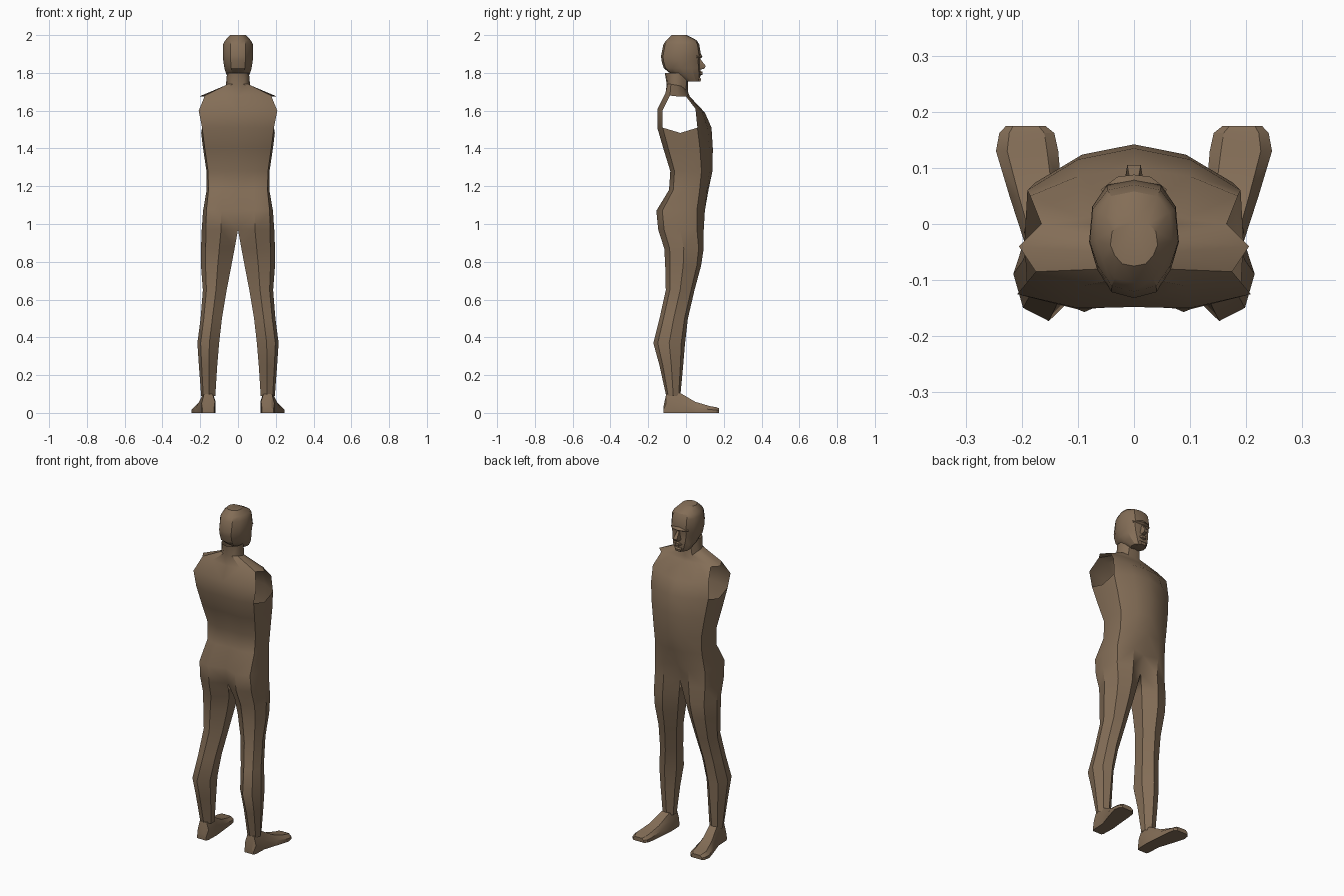
import bpy, bmesh, math

if "Cube" in bpy.data.objects:
    bpy.data.objects.remove(bpy.data.objects["Cube"], do_unlink=True)

SKIN = bpy.data.materials.new("brown_skin")
SKIN.use_nodes = True
COLOUR = (0.23, 0.155, 0.095, 1)
SKIN.diffuse_color = COLOUR
bsdf = next(n for n in SKIN.node_tree.nodes if n.type == 'BSDF_PRINCIPLED')
bsdf.inputs["Base Color"].default_value = COLOUR
bsdf.inputs["Roughness"].default_value = 0.8


def finish(name, bm, angle=30):
    """Turn a half mesh into an object mirrored across x = 0."""
    me = bpy.data.meshes.new(name)
    bm.to_mesh(me)
    bm.free()
    me.materials.append(SKIN)
    ob = bpy.data.objects.new(name, me)
    bpy.context.collection.objects.link(ob)
    mirror = ob.modifiers.new("Mirror", 'MIRROR')
    mirror.use_clip = True
    mirror.merge_threshold = 0.0005
    bpy.ops.object.select_all(action='DESELECT')
    ob.select_set(True)
    bpy.context.view_layer.objects.active = ob
    bpy.ops.object.shade_smooth_by_angle(angle=math.radians(angle))
    return ob


def loft(bm, rings, closed_from=99, skip=()):
    """Skin rings from top to bottom; close each ring after closed_from."""
    rows = [[bm.verts.new(p) for p in r] for r in rings]
    for k in range(len(rows) - 1):
        a, b = rows[k], rows[k + 1]
        n = len(a)
        for i in range(n if k >= closed_from else n - 1):
            if (k, i) not in skip:
                j = (i + 1) % n
                bm.faces.new((a[i], a[j], b[j], b[i]))
    return rows


def section(shape, z, x_in, x_out, y_back, y_front):
    return [(x_in + u * (x_out - x_in), y_back + v * (y_front - y_back), z) for u, v in shape]


def hull(name, points):
    """Small convex feature from half its corner points."""
    bm = bmesh.new()
    for x, y, z in points:
        for s in (1, -1):
            bm.verts.new((s * x, y, z))
    bmesh.ops.remove_doubles(bm, verts=bm.verts[:], dist=0.0001)
    bmesh.ops.convex_hull(bm, input=bm.verts[:])
    bmesh.ops.bisect_plane(bm, geom=bm.verts[:] + bm.edges[:] + bm.faces[:],
                           plane_co=(0, 0, 0), plane_no=(1, 0, 0), clear_inner=True)
    return finish(name, bm)


# Half cross-sections, running from front centre round the side to back centre
TORSO = [(0, 1), (.5, .93), (.95, .74), (1, .42), (.95, .1), (.5, 0), (0, .02)]
LEG = [(0, .72), (.4, 1), (.82, .88), (1, .5), (.85, .14), (.45, 0), (0, .3)]
HEAD = [(0, 1), (.6, .95), (.93, .77), (1, .47), (.82, .24), (.5, .05), (0, 0)]

# Neck and shoulders
upper = [
    [(0, .01, 1.80), (.03, .005, 1.80), (.05, -.02, 1.80), (.058, -.05, 1.80),
     (.052, -.08, 1.80), (.03, -.105, 1.80), (0, -.112, 1.80)],
    [(0, .01, 1.70), (.04, .0, 1.71), (.058, -.025, 1.73), (.064, -.05, 1.735),
     (.055, -.08, 1.74), (.03, -.098, 1.74), (0, -.102, 1.74)],
    [(0, .02, 1.675), (.09, .01, 1.68), (.165, .0, 1.675), (.205, -.04, 1.675),
     (.175, -.085, 1.68), (.09, -.11, 1.69), (0, -.11, 1.68)],
    [(0, .10, 1.59), (.10, .085, 1.595), (.185, .05, 1.61), (.19, -.04, 1.6),
     (.208, -.125, 1.60), (.10, -.15, 1.61), (0, -.148, 1.60)],
]

# Trunk and legs: height, inner x, outer x, back y, front y, blend to leg shape
levels = [
    (1.51, 0, .20, -.152, .135, 0), (1.40, 0, .185, -.12, .142, 0),
    (1.28, 0, .167, -.083, .14, 0), (1.18, 0, .166, -.09, .125, .1),
    (1.07, 0, .185, -.157, .11, .45), (.97, 0, .192, -.147, .10, .65),
    (.87, .018, .196, -.115, .095, .9), (.78, .035, .196, -.11, .08, 1),
    (.65, .06, .186, -.107, .045, 1), (.50, .085, .198, -.14, .01, 1),
    (.37, .10, .215, -.173, -.005, 1), (.25, .11, .207, -.14, -.015, 1),
    (.09, .12, .195, -.105, -.03, 1),
]
rings = list(upper)
for z, xi, xo, yb, yf, t in levels:
    shape = [(a + (c - a) * t, b + (d - b) * t) for (a, b), (c, d) in zip(TORSO, LEG)]
    rings.append(section(shape, z, xi, xo, yb, yf))
rings[4][3] = (.195, -.03, 1.482)  # low point of the armhole

# Body with open armholes
bm = bmesh.new()
loft(bm, rings, closed_from=9, skip={(2, 2), (2, 3), (3, 2), (3, 3)})
bmesh.ops.delete(bm, geom=[v for v in bm.verts if not v.link_faces], context='VERTS')
finish("body", bm, 35)

# Head
bm = bmesh.new()
skull = [(2.0, .042, -.075, .005), (1.972, .068, -.105, .058), (1.95, .079, -.12, .07),
         (1.89, .08, -.132, .08), (1.865, .078, -.13, .074), (1.825, .072, -.118, .076),
         (1.79, .061, -.075, .077), (1.755, .04, -.005, .07)]
rows = loft(bm, [section(HEAD, z, 0, w, yb, yf) for z, w, yb, yf in skull])
bm.faces.new(rows[0][::-1])
bm.faces.new(rows[-1])
finish("head", bm)

# Facial features
hull("nose", [(.006, .07, 1.88), (.007, .08, 1.868), (.012, .105, 1.836),
              (.018, .07, 1.825), (.010, .098, 1.823), (.008, .07, 1.815)])
hull("brow", [(.055, .05, 1.90), (.058, .062, 1.884), (.03, .084, 1.886),
              (0, .088, 1.885), (0, .075, 1.905), (.05, .05, 1.872), (0, .07, 1.872)])
hull("lips", [(.026, .068, 1.798), (.012, .088, 1.806), (.012, .087, 1.790),
              (0, .07, 1.812), (0, .07, 1.784)])
hull("chin", [(.024, .065, 1.782), (.018, .08, 1.768), (.016, .077, 1.754),
              (.026, .05, 1.754), (0, .06, 1.785)])

# Feet: y, inner x, outer x, top height
bm = bmesh.new()
rows = []
for y, xi, xo, top in [(-.12, .128, .187, .03), (-.105, .122, .193, .10), (-.03, .12, .196, .105),
                       (.05, .128, .222, .058), (.13, .135, .246, .035), (.162, .142, .24, .03),
                       (.175, .158, .228, .024)]:
    inset = .18 * (xo - xi)
    rows.append([bm.verts.new(p) for p in (
        (xi, y, 0), (xi, y, top * .6), (xi + inset, y, top),
        (xo - inset, y, top), (xo, y, top * .5), (xo, y, 0))])
for a, b in zip(rows, rows[1:]):
    for i in range(6):
        j = (i + 1) % 6
        bm.faces.new((a[i], a[j], b[j], b[i]))
bm.faces.new(rows[0])
bm.faces.new(rows[-1])
bmesh.ops.recalc_face_normals(bm, faces=bm.faces[:])
finish("feet", bm)
